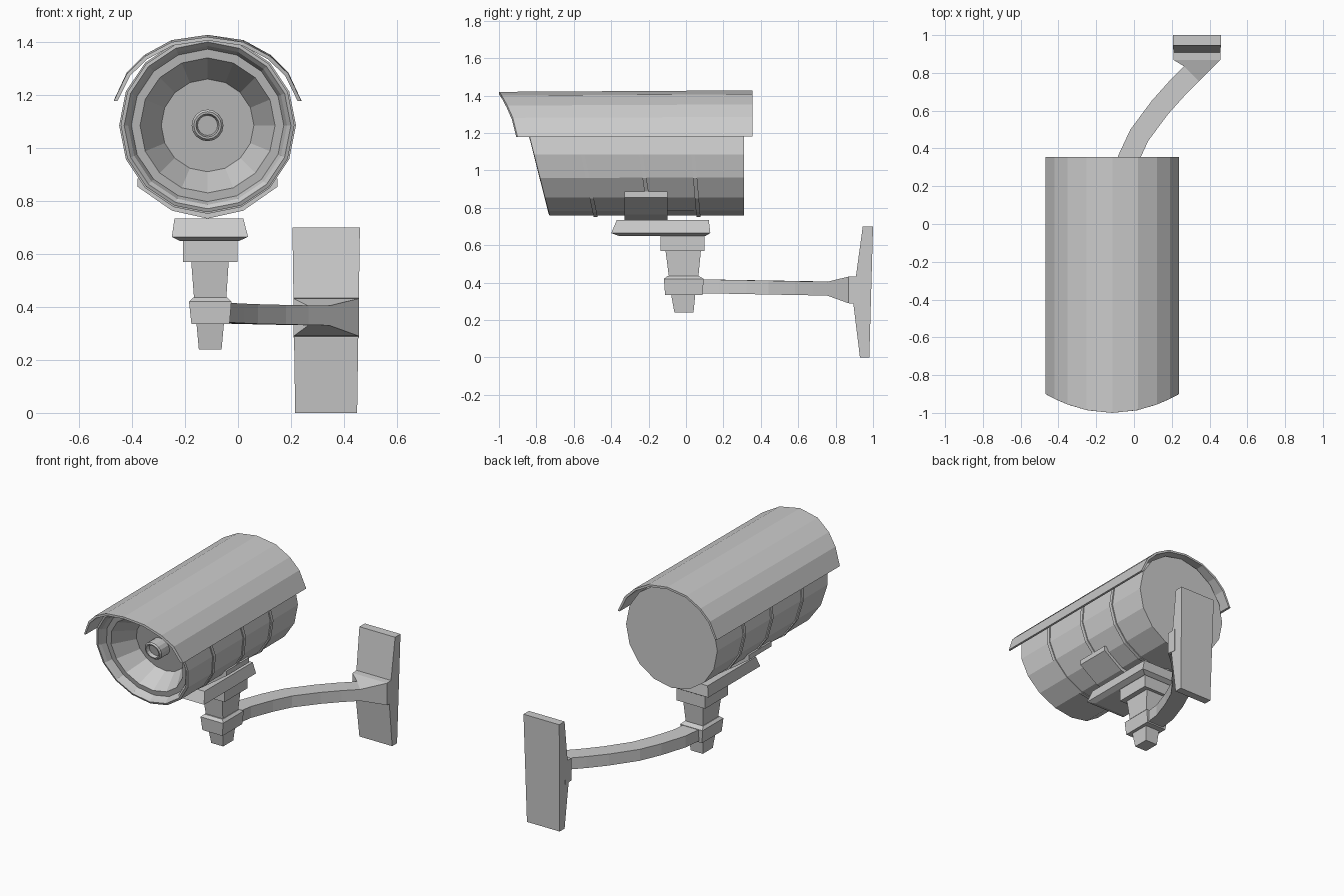
import bpy, math
from mathutils import Vector

if "Cube" in bpy.data.objects:
    bpy.data.objects.remove(bpy.data.objects["Cube"])

CX, CZ = -0.115, 1.086     # housing axis
SIDES = 16


def make(name, verts, faces):
    me = bpy.data.meshes.new(name)
    me.from_pydata([tuple(v) for v in verts], [], faces)
    ob = bpy.data.objects.new(name, me)
    bpy.context.collection.objects.link(ob)
    bpy.context.view_layer.objects.active = ob
    bpy.ops.object.mode_set(mode='EDIT')
    bpy.ops.mesh.select_all(action='SELECT')
    bpy.ops.mesh.normals_make_consistent(inside=False)
    bpy.ops.object.mode_set(mode='OBJECT')
    return ob


def loft(name, rings, closed=False):
    """Skin equal-sized vertex rings; cap both ends, or join last to first."""
    n, m = len(rings[0]), len(rings)
    verts = [v for r in rings for v in r]
    faces = []
    for i in range(m if closed else m - 1):
        a, b = i * n, (i + 1) % m * n
        faces += [(a + j, a + (j + 1) % n, b + (j + 1) % n, b + j) for j in range(n)]
    if not closed:
        faces += [tuple(range(n)), tuple(range((m - 1) * n, m * n))]
    return make(name, verts, faces)


def ring(y, r, slope, n=SIDES):
    """Circle round the housing axis, sheared so its top leans forward."""
    out = []
    for i in range(n):
        a = math.tau * i / n
        dz = r * math.sin(a)
        out.append((CX + r * math.cos(a), y - slope * dz, CZ + dz))
    return out


def rect(x0, x1, y0, y1, z):
    return [(x0, y0, z), (x1, y0, z), (x1, y1, z), (x0, y1, z)]


# Housing with slanted front, stepped rim and conical recess
S = 0.253
loft("camera_housing", [ring(0.31, 0.326, 0), ring(-0.812, 0.328, S),
                        ring(-0.815, 0.315, S), ring(-0.80, 0.300, S),
                        ring(-0.765, 0.288, S), ring(-0.765, 0.255, S),
                        ring(-0.62, 0.175, S)])

# Lens barrel with recessed glass
loft("lens", [ring(-0.60, 0.060, S), ring(-0.70, 0.060, S), ring(-0.71, 0.052, S),
              ring(-0.71, 0.044, S), ring(-0.685, 0.038, S)])

# Thin bands round the housing, leaning less toward the back
for i, (y, s) in enumerate([(-0.552, 0.205), (-0.241, 0.150), (0.038, 0.085)]):
    loft(f"housing_band_{i + 1}",
         [ring(y - 0.011, 0.318, s), ring(y - 0.011, 0.334, s),
          ring(y + 0.011, 0.334, s), ring(y + 0.011, 0.318, s)], closed=True)

# Sun hood: half profile mirrored, front edge swept back toward the sides
half = [(0.354, 0.095), (0.305, 0.20), (0.237, 0.267), (0.136, 0.322), (0, 0.342)]
arch = half + [(-x, z) for x, z in half[-2::-1]]
outline = arch + [(x * 0.96, max(z * 0.96, 0.095)) for x, z in reversed(arch)]


def hood_ring(front):
    return [(CX + x, -1 + 0.1 * (x / 0.354) ** 2 if front else 0.355,
             CZ + z - (0.008 * z / 0.342 if front else 0)) for x, z in outline]


n, k = len(outline), len(arch)
faces = [(j, (j + 1) % n, n + (j + 1) % n, n + j) for j in range(n)]
for j in range(k - 1):
    q = (j, j + 1, n - 2 - j, n - 1 - j)
    faces += [q, tuple(v + n for v in q)]
make("sun_hood", hood_ring(True) + hood_ring(False), faces)

# Saddle hugging the underside
sad = [(0.20, -0.20), (0.264, -0.20), (0.264, -0.232), (0.135, -0.322), (0, -0.352)]
sad = sad + [(-x, z) for x, z in sad[-2::-1]]
loft("saddle", [[(CX + x, y, CZ + z) for x, z in sad] for y in (-0.33, -0.10)])

# Mounting plate and stepped post
loft("mount_plate", [rect(-0.24, 0.02, -0.37, 0.122, 0.735),
                     rect(-0.25, 0.038, -0.40, 0.130, 0.665),
                     rect(-0.22, 0.005, -0.36, 0.105, 0.650)])
loft("post_block", [rect(-0.207, -0.002, -0.135, 0.10, 0.66),
                    rect(-0.207, -0.002, -0.135, 0.10, 0.57)])
loft("post", [rect(-0.177, -0.035, -0.11, 0.08, 0.575),
              rect(-0.165, -0.045, -0.09, 0.065, 0.42)])
loft("post_collar", [rect(-0.170, -0.040, -0.10, 0.07, 0.435),
                     rect(-0.185, -0.025, -0.118, 0.095, 0.42),
                     rect(-0.176, -0.032, -0.112, 0.088, 0.335)])
loft("post_tip", [rect(-0.157, -0.053, -0.08, 0.05, 0.34),
                  rect(-0.148, -0.062, -0.062, 0.04, 0.24)])

# Curved arm, flared into the wall plate
path = [Vector(p) for p in [(-0.105, 0.04), (-0.085, 0.19), (-0.03, 0.345), (0.028, 0.47),
                            (0.138, 0.618), (0.225, 0.715), (0.305, 0.795)]]
rings = []
for i, p in enumerate(path):
    d = (path[min(i + 1, len(path) - 1)] - path[max(i - 1, 0)]).normalized()
    s = Vector((d.y, -d.x)) * 0.056
    z = 0.382 - 0.018 * p.y
    a, b = p - s, p + s
    rings.append([(a.x, a.y, z - 0.037), (b.x, b.y, z - 0.037),
                  (b.x, b.y, z + 0.037), (a.x, a.y, z + 0.037)])
for x0, x1, y, z0, z1 in [(0.21, 0.457, 0.868, 0.29, 0.432), (0.21, 0.457, 0.93, 0.285, 0.435)]:
    rings.append([(x0, y, z0), (x1, y, z0), (x1, y, z1), (x0, y, z1)])
loft("arm", rings)

# Wall plate: side profile, slightly narrower at the foot
side = [(0.945, 0.70), (1.0, 0.70), (0.98, 0), (0.93, 0), (0.895, 0.285), (0.908, 0.43)]
loft("wall_plate", [[(0.333 + sgn * (0.117 + 0.015 * z), y, z) for y, z in side]
                    for sgn in (-1, 1)])
